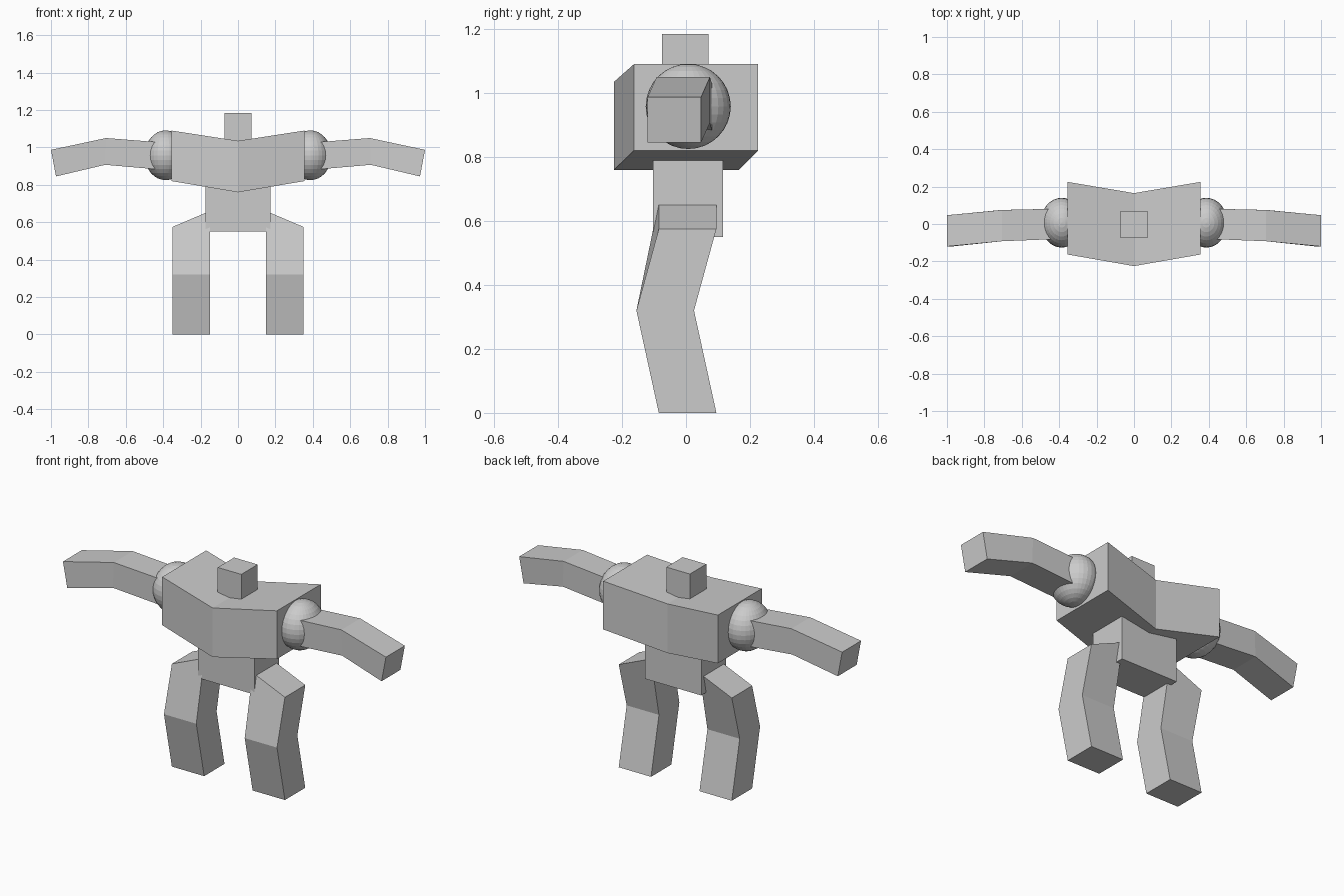
import bpy, bmesh

if "Cube" in bpy.data.objects:
    bpy.data.objects.remove(bpy.data.objects["Cube"])


def loft(name, rings):
    """Closed solid skinned through a row of four-cornered sections."""
    bm = bmesh.new()
    loops = [[bm.verts.new(p) for p in ring] for ring in rings]
    for a, b in zip(loops, loops[1:]):
        for i in range(4):
            j = (i + 1) % 4
            bm.faces.new((a[i], a[j], b[j], b[i]))
    bm.faces.new(loops[0][::-1])
    bm.faces.new(loops[-1])
    bmesh.ops.recalc_face_normals(bm, faces=bm.faces)
    mesh = bpy.data.meshes.new(name)
    bm.to_mesh(mesh)
    bm.free()
    obj = bpy.data.objects.new(name, mesh)
    bpy.context.collection.objects.link(obj)
    return obj


def box(name, x, y, z):
    """Axis-aligned box from (min, max) pairs."""
    return loft(name, [[(x[0], y[0], h), (x[1], y[0], h),
                        (x[1], y[1], h), (x[0], y[1], h)] for h in z])


def arm_ring(s, x_top, x_low, y0, y1, z0, z1):
    return [(s * x_low, y0, z0), (s * x_low, y1, z0),
            (s * x_top, y1, z1), (s * x_top, y0, z1)]


def leg_ring(s, y0, y1, z_in, z_out):
    return [(s * 0.15, y0, z_in), (s * 0.35, y0, z_out),
            (s * 0.35, y1, z_out), (s * 0.15, y1, z_in)]


# Torso: a block bent forward and down at the centre line
loft("torso", [[(x, y0, z0), (x, y1, z0), (x, y1, z1), (x, y0, z1)]
               for x, y0, y1, z0, z1 in (
                   (-0.355, -0.163, 0.225, 0.82, 1.09),
                   (0, -0.225, 0.165, 0.76, 1.035),
                   (0.355, -0.163, 0.225, 0.82, 1.09))])

# Head and pelvis
box("head", (-0.073, 0.073), (-0.075, 0.07), (1.03, 1.185))
box("pelvis", (-0.175, 0.173), (-0.103, 0.115), (0.55, 0.82))

for side, s in (("left", 1), ("right", -1)):
    # Shoulder ball
    bpy.ops.mesh.primitive_uv_sphere_add(segments=32, ring_count=16, radius=1,
                                         location=(s * 0.387, 0.007, 0.958))
    ball = bpy.context.object
    ball.name = side + "_shoulder"
    ball.scale = (0.112, 0.133, 0.133)

    # Arm, bent at the elbow
    loft(side + "_arm", [
        arm_ring(s, 0.40, 0.40, -0.08, 0.082, 0.88, 1.026),
        arm_ring(s, 0.705, 0.71, -0.092, 0.075, 0.907, 1.05),
        arm_ring(s, 1.0, 0.973, -0.12, 0.047, 0.845, 0.987)])

    # Leg, bent at the knee, with a slanted hip
    loft(side + "_leg", [
        leg_ring(s, -0.085, 0.095, 0, 0),
        leg_ring(s, -0.155, 0.025, 0.32, 0.32),
        leg_ring(s, -0.085, 0.095, 0.66, 0.575)])
